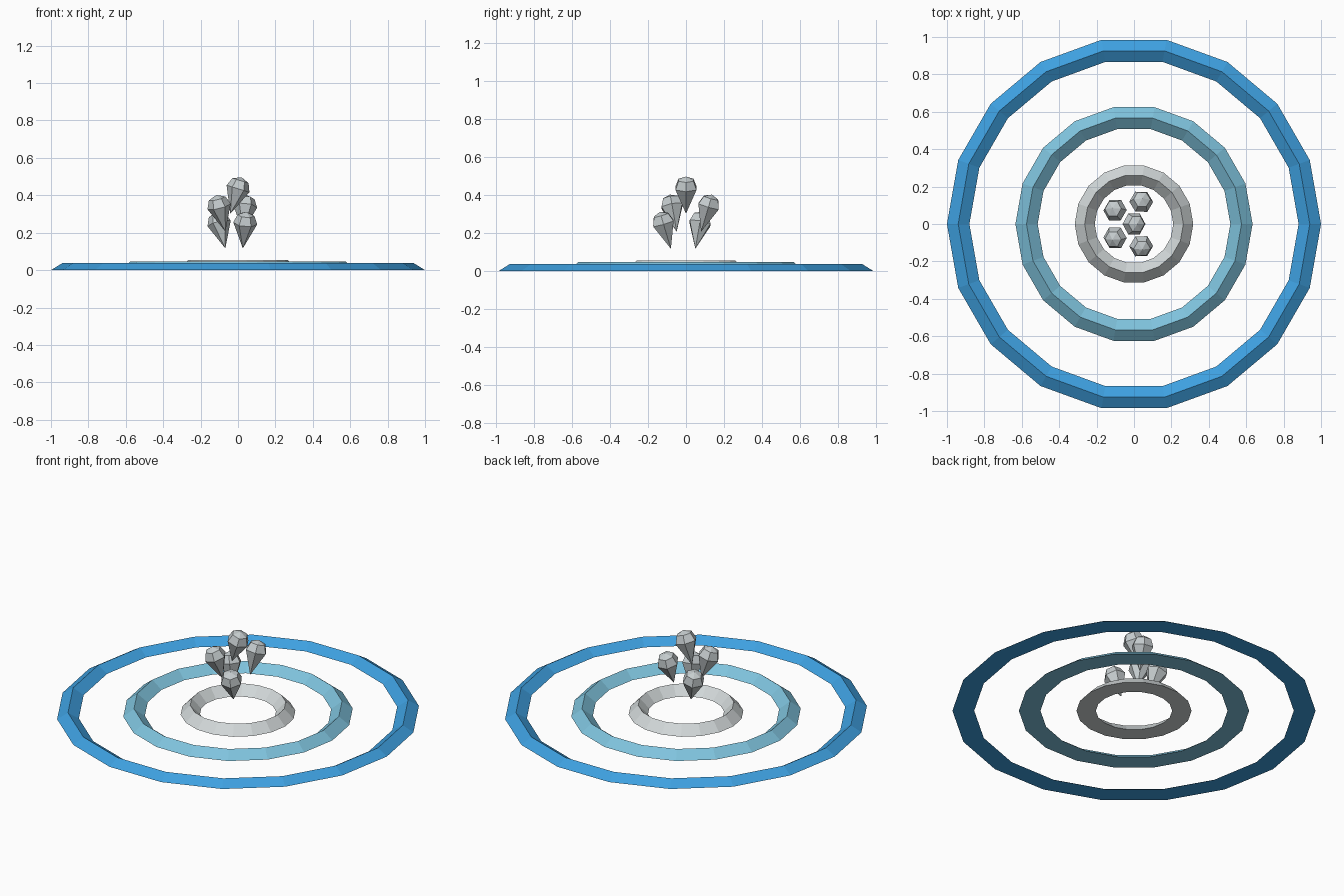
import bpy
import bmesh
from math import cos, sin, pi, radians
from mathutils import Matrix, Vector

if "Cube" in bpy.data.objects:
    bpy.data.objects.remove(bpy.data.objects["Cube"], do_unlink=True)


def make_material(name, rgb):
    linear = [((c / 255 + 0.055) / 1.055) ** 2.4 for c in rgb] + [1.0]
    mat = bpy.data.materials.new(name)
    mat.use_nodes = True
    mat.diffuse_color = linear
    mat.node_tree.nodes["Principled BSDF"].inputs["Base Color"].default_value = linear
    return mat


def lathe(name, profile, sides, mat, closed=False):
    """Revolve (radius, height) points about z; a zero radius becomes a pole."""
    bm = bmesh.new()
    rows = []
    for r, z in profile:
        if r == 0:
            rows.append([bm.verts.new((0, 0, z))] * sides)
        else:
            rows.append([bm.verts.new((r * cos(2 * pi * i / sides),
                                       r * sin(2 * pi * i / sides), z))
                         for i in range(sides)])
    pairs = list(zip(rows, rows[1:]))
    if closed:
        pairs.append((rows[-1], rows[0]))
    for a, b in pairs:
        for i in range(sides):
            j = (i + 1) % sides
            corners = dict.fromkeys((a[i], a[j], b[j], b[i]))
            bm.faces.new(list(corners))
    bmesh.ops.recalc_face_normals(bm, faces=bm.faces)
    mesh = bpy.data.meshes.new(name)
    bm.to_mesh(mesh)
    bm.free()
    mesh.materials.append(mat)
    obj = bpy.data.objects.new(name, mesh)
    bpy.context.collection.objects.link(obj)
    return obj


deep_blue = make_material("deep blue", (62, 160, 224))
light_blue = make_material("light blue", (127, 195, 221))
pale_grey = make_material("pale grey", (210, 216, 217))
droplet_grey = make_material("droplet grey", (197, 204, 206))

# Ripple rings: triangular section, flat underneath, rising towards the centre
for name, inner, ridge, outer, height, mat in (
        ("outer_ripple", 0.88, 0.94, 1.0, 0.037, deep_blue),
        ("middle_ripple", 0.515, 0.575, 0.634, 0.046, light_blue),
        ("inner_ripple", 0.21, 0.264, 0.317, 0.055, pale_grey)):
    lathe(name, [(inner, 0), (ridge, height), (outer, 0)], 18, mat, closed=True)

# Splash droplets: six-sided domes on long points, leaning outwards
R = 0.064
droplet = [(0, -0.14), (R, 0), (R * cos(pi / 4), R * sin(pi / 4)), (0, R)]
for i in range(5):
    angle = radians(72 * i)
    direction = Vector((cos(angle), sin(angle), 0))
    spread = 0.125 if i else 0.0
    height = 0.435 if i == 0 else (0.34 if i % 2 else 0.25)
    axis = Vector((0, 0, 1)).cross(direction)
    obj = lathe(f"droplet_{i + 1}", droplet, 6, droplet_grey)
    obj.matrix_world = (Matrix.Translation(direction * spread + Vector((0, 0, height)))
                        @ Matrix.Rotation(0.3, 4, axis))
